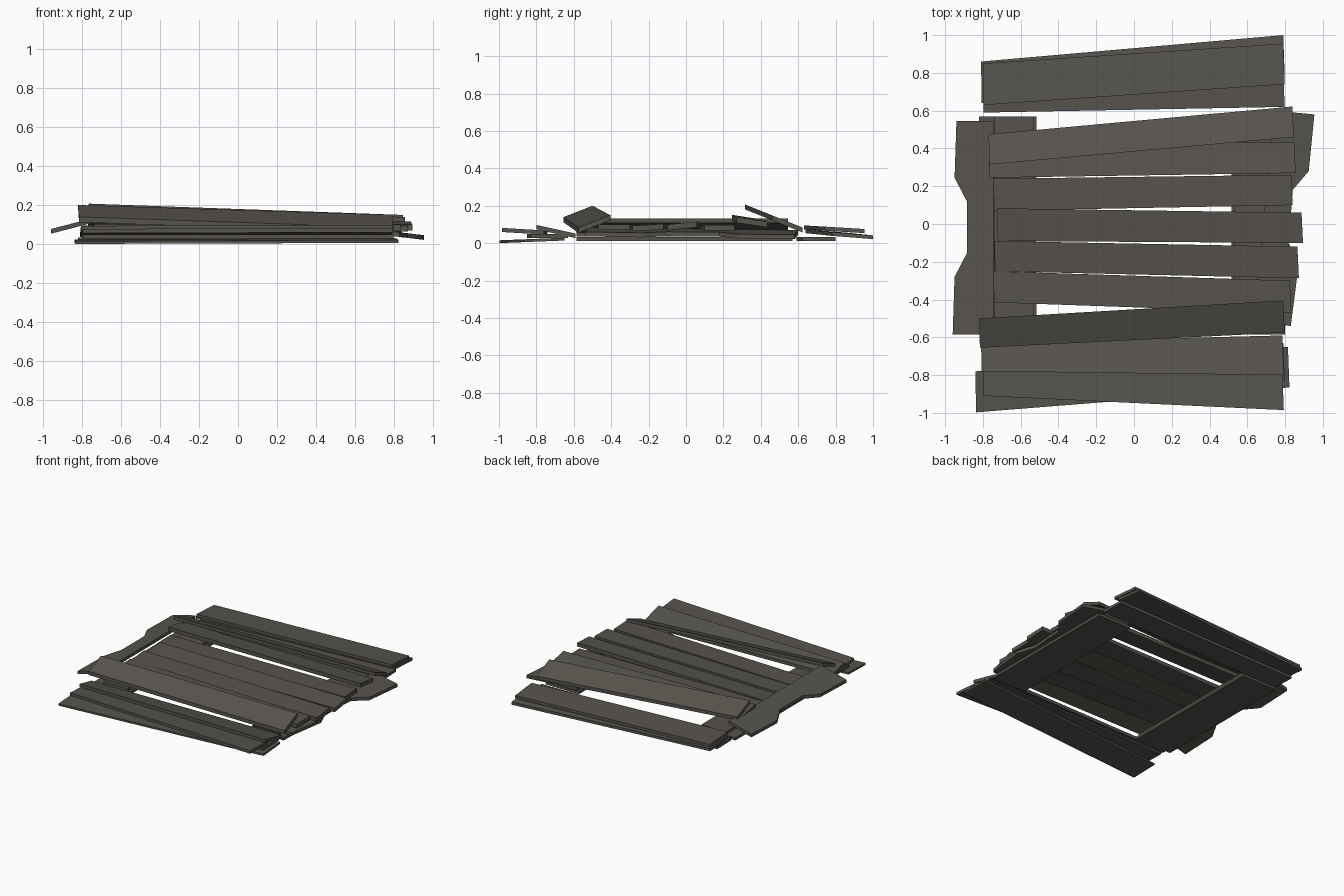
import bpy, bmesh

wood = bpy.data.materials.new("weathered_dark_wood")
wood.diffuse_color = (0.095, 0.088, 0.075, 1)


def board(name, outline, z0, gx=0.0, gy=0.0, thick=0.024):
    """Flat board: top outline on a tilted plane; z0 is the top height at the
    first corner, gx and gy are the slopes along x and y."""
    bm = bmesh.new()
    x0, y0 = outline[0]
    zs = [z0 + gx * (x - x0) + gy * (y - y0) for x, y in outline]
    low = [bm.verts.new((x, y, z - thick)) for (x, y), z in zip(outline, zs)]
    face = bm.faces.new(low)
    ext = bmesh.ops.extrude_face_region(bm, geom=[face])["geom"]
    bmesh.ops.translate(bm, vec=(0, 0, thick),
                        verts=[v for v in ext if isinstance(v, bmesh.types.BMVert)])
    bmesh.ops.recalc_face_normals(bm, faces=bm.faces)
    me = bpy.data.meshes.new(name)
    bm.to_mesh(me)
    bm.free()
    me.materials.append(wood)
    ob = bpy.data.objects.new(name, me)
    bpy.context.collection.objects.link(ob)


def strip(name, xl, xr, left, right, z0, gx=0.0, gy=0.0, thick=0.024):
    """Crosswise plank; left and right give (back y, front y) at each end."""
    board(name, [(xl, left[0]), (xr, right[0]), (xr + 0.008, right[1]),
                 (xl + 0.004, left[1])], z0, gx, gy, thick)


# Bearers under both sides, two layers each
for name, x1, x2, z in (("left_bearer_lower", -0.82, -0.515, 0.032),
                        ("left_bearer_upper", -0.74, -0.53, 0.056),
                        ("right_bearer_lower", 0.515, 0.80, 0.032),
                        ("right_bearer_upper", 0.53, 0.75, 0.056)):
    board(name, [(x1, 0.57), (x2, 0.57), (x2, -0.585), (x1, -0.585)], z, thick=0.021)

# Notched side boards
board("left_notched_board",
      [(-0.94, 0.545), (-0.745, 0.545), (-0.745, -0.585), (-0.96, -0.585),
       (-0.95, -0.28), (-0.885, -0.155), (-0.885, 0.12), (-0.95, 0.245)],
      0.082, gx=0.26)
board("right_notched_board",
      [(0.955, 0.58), (0.925, 0.28), (0.84, 0.18), (0.82, -0.10),
       (0.87, -0.23), (0.83, -0.54), (0.63, -0.52), (0.745, 0.60)],
      0.045, gx=-0.12)

# Flat planks across the middle
strip("middle_plank_1", -0.745, 0.832, (0.24, 0.07), (0.26, 0.10), 0.098, thick=0.03)
strip("middle_plank_2", -0.725, 0.887, (0.083, -0.09), (0.06, -0.10), 0.108, 0.006, 0.1, 0.03)
strip("middle_plank_3", -0.74, 0.865, (-0.09, -0.25), (-0.12, -0.287), 0.105, 0.0, 0.06, 0.03)
strip("middle_plank_4", -0.745, 0.825, (-0.25, -0.415), (-0.30, -0.47), 0.10, thick=0.03)

# Leaning planks on the rear edge of the pile
strip("rear_leaning_plank_lower", -0.77, 0.848, (0.42, 0.245), (0.435, 0.27), 0.125, -0.005, -0.15, 0.03)
strip("rear_leaning_plank_upper", -0.77, 0.838, (0.475, 0.315), (0.622, 0.46), 0.143, 0.0, -0.40, 0.026)

# Loose planks at the back
strip("back_plank_bottom", -0.80, 0.79, (0.76, 0.59), (0.80, 0.62), 0.034, thick=0.022)
strip("back_plank_middle", -0.81, 0.79, (0.86, 0.64), (1.0, 0.78), 0.056, -0.002, -0.08, 0.02)
strip("back_plank_top", -0.80, 0.79, (0.85, 0.63), (0.955, 0.74), 0.082, 0.0, -0.06, 0.022)

# Loose planks at the front
strip("front_leaning_plank", -0.82, 0.79, (-0.50, -0.655), (-0.405, -0.575), 0.20, -0.054, 0.39, 0.028)
strip("front_plank_tilted", -0.81, 0.785, (-0.63, -0.78), (-0.59, -0.80), 0.060, 0.0, -0.22, 0.024)
strip("front_plank_top", -0.80, 0.785, (-0.74, -0.91), (-0.76, -0.985), 0.067, 0.0, -0.06, 0.022)
strip("front_plank_bottom", -0.84, 0.815, (-0.78, -0.997), (-0.65, -0.865), 0.024, 0.0, 0.04, 0.015)
strip("front_plank_base", -0.80, 0.79, (-0.66, -0.85), (-0.63, -0.83), 0.048, thick=0.02)
